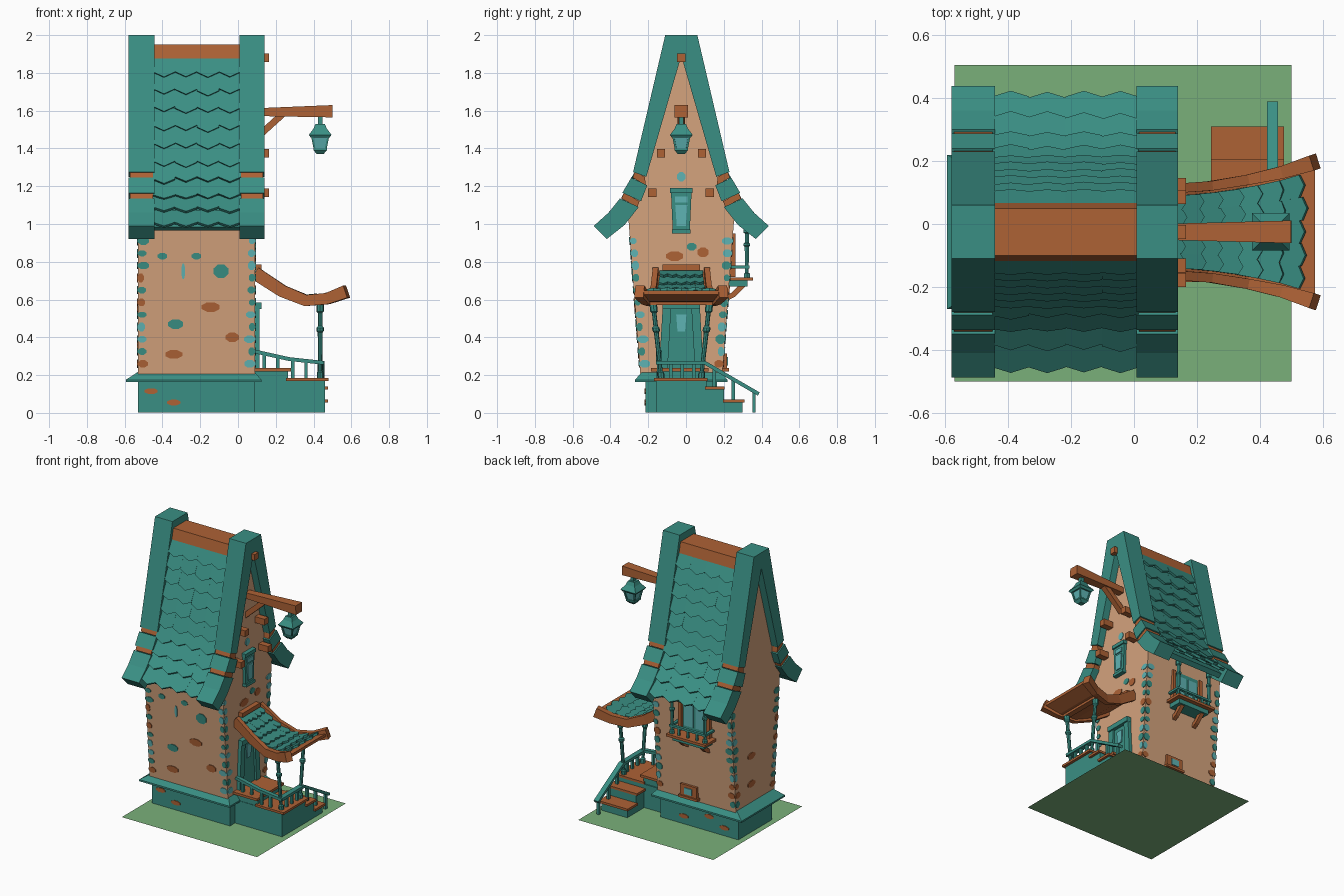
import bpy, bmesh, math, random
from mathutils import Vector as V

if "Cube" in bpy.data.objects:
    bpy.data.objects.remove(bpy.data.objects["Cube"])
random.seed(4)
C = -0.025  # y of the house's centre line


def material(name, rgb):
    m = bpy.data.materials.new(name)
    m.diffuse_color = (*rgb, 1)
    m.use_nodes = True
    m.node_tree.nodes["Principled BSDF"].inputs["Base Color"].default_value = m.diffuse_color
    return m


TEAL = material("teal", (0.042, 0.275, 0.23))
WOOD = material("orange_wood", (0.42, 0.122, 0.036))
TAN = material("tan_plaster", (0.66, 0.366, 0.205))
PALE = material("pale_teal", (0.114, 0.456, 0.456))
GRASS = material("grass_green", (0.195, 0.434, 0.195))


def part(name, mat, solids):
    """One object from several solids, each a list of loops skinned in order."""
    bm = bmesh.new()
    for loops in solids:
        rings = [[bm.verts.new(p) for p in loop] for loop in loops]
        n = len(rings[0])
        for a, b in zip(rings, rings[1:]):
            for i in range(n):
                bm.faces.new((a[i], a[(i + 1) % n], b[(i + 1) % n], b[i]))
        bm.faces.new(rings[0][::-1])
        bm.faces.new(rings[-1])
    bmesh.ops.recalc_face_normals(bm, faces=bm.faces)
    me = bpy.data.meshes.new(name)
    bm.to_mesh(me)
    bm.free()
    me.materials.append(mat)
    ob = bpy.data.objects.new(name, me)
    bpy.context.collection.objects.link(ob)
    return ob


def rect(x0, x1, y0, y1, z):
    return [(x0, y0, z), (x1, y0, z), (x1, y1, z), (x0, y1, z)]


def box(x0, x1, y0, y1, z0, z1):
    return [rect(x0, x1, y0, y1, z0), rect(x0, x1, y0, y1, z1)]


def extrude_x(profile, x0, x1):
    return [[(x, C + d, z) for d, z in profile] for x in (x0, x1)]


def sweep(points, sizes):
    """Rectangular beam through points; sizes are (width, height) pairs."""
    pts, loops = [V(p) for p in points], []
    for i, p in enumerate(pts):
        t = (pts[min(i + 1, len(pts) - 1)] - pts[max(i - 1, 0)]).normalized()
        ref = V((0, 0, 1)) if abs(t.z) < 0.9 else V((0, 1, 0))
        side = t.cross(ref).normalized()
        up = side.cross(t)
        w, h = sizes[min(i, len(sizes) - 1)]
        loops.append([p + side * a * w / 2 + up * b * h / 2
                      for a, b in ((-1, -1), (1, -1), (1, 1), (-1, 1))])
    return loops


def turned(a, b, profile, n=8):
    a, b = V(a), V(b)
    return [[a.lerp(b, t) + V((r * math.cos(k * math.tau / n), r * math.sin(k * math.tau / n), 0))
             for k in range(n)] for t, r in profile]


def along(path, t):
    """Point and normal on a 2D polyline at fraction t (extends past the end)."""
    segs = [(V(a), V(b)) for a, b in zip(path, path[1:])]
    s = t * sum((b - a).length for a, b in segs)
    for i, (a, b) in enumerate(segs):
        L = (b - a).length
        if s <= L or i == len(segs) - 1:
            d = (b - a) / L
            return a + d * s, V((-d.y, d.x))
        s -= L


def tiles(name, f, rows, cols, point, lift):
    """Overlapping pointed tiles; f(u, t, h) maps onto the roof surface."""
    solids = []
    for r in range(rows):
        for c in range(cols):
            j = random.uniform(-0.08, 0.08) / rows
            t0, t1 = max(0, (r - 0.2) / rows), (r + 0.85) / rows + j
            u0, u1 = c / cols, (c + 1) / cols
            shape = [(u0, t0, 0), (u1, t0, 0), (u1, t1, 1), ((u0 + u1) / 2, t1 + point, 1), (u0, t1, 1)]
            solids.append([[f(u, t, 0.004 + k * lift - o) for u, t, k in shape] for o in (0.016, 0)])
    part(name, TEAL, solids)


# Ground patch, stone base and flared skirt
me = bpy.data.meshes.new("grass_patch")
me.from_pydata(rect(-0.57, 0.5, -0.5, 0.505, 0), [], [(0, 1, 2, 3)])
me.materials.append(GRASS)
bpy.context.collection.objects.link(bpy.data.objects.new("grass_patch", me))
part("stone_base", TEAL, [box(-0.53, 0.087, C - 0.19, C + 0.19, 0.003, 0.18)])
part("base_skirt", TEAL, [[rect(-0.594, 0.124, C - 0.245, C + 0.245, 0.163),
                           rect(-0.594, 0.124, C - 0.245, C + 0.245, 0.175),
                           rect(-0.525, 0.085, C - 0.205, C + 0.205, 0.22)]])

# Plaster walls with tall gables
half = [(0.215, 0.18), (0.28, 1.03), (0.215, 1.25), (0.03, 1.92)]
part("walls", TAN, [extrude_x(half + [(-d, z) for d, z in half[::-1]], -0.53, 0.09)])

# Gable trims: (outer, inner) stations down the slope, with wood bands
st = [((0.085, 2.0), (0, 1.89)), ((0.255, 1.275), (0.185, 1.25)), ((0.265, 1.245), (0.18, 1.205)),
      ((0.312, 1.165), (0.213, 1.12)), ((0.325, 1.135), (0.225, 1.09)), ((0.385, 1.06), (0.30, 0.995)),
      ((0.463, 0.99), (0.395, 0.92))]
trim, bands = [], []
for x0, x1 in ((-0.58, -0.442), (0.008, 0.14)):
    for s in (1, -1):
        top = [(0, 2.0), st[0][0], st[1][0], st[1][1], st[0][1]]
        trim.append(extrude_x([(s * d, z) for d, z in top], x0, x1))
        for i in range(1, 6):
            (ao, ai), (bo, bi) = st[i], st[i + 1]
            wood = i in (1, 3)
            k = 0.008 if wood else 0
            quad = [(ao[0] - k, ao[1]), (bo[0] - k, bo[1]), (bi[0] + k, bi[1]), (ai[0] + k, ai[1])]
            (bands if wood else trim).append(extrude_x([(s * d, z) for d, z in quad], x0 + k, x1 - k))
part("gable_trims", TEAL, trim)
part("trim_bands", WOOD, bands)

# Roof deck, tiles and ridge
slope = [(0.085, 1.88), (0.225, 1.26), (0.295, 1.12), (0.415, 0.985)]
deck = [(0.07, 1.88), (0.222, 1.26), (0.29, 1.12), (0.40, 0.985), (0.37, 0.965), (0.26, 1.07), (0.2, 1.2), (0.0, 1.82)]
part("roof_deck", TEAL, [extrude_x([(s * d, z) for d, z in deck], -0.45, 0.01) for s in (1, -1)])
for s, side in ((1, "back"), (-1, "front")):
    def on_roof(u, t, h, s=s):
        p, n = along(slope, t)
        p = p + n * h
        return (-0.45 + 0.465 * u, C + s * p.x, p.y)
    tiles("roof_tiles_" + side, on_roof, 10, 4, 0.028, 0.024)
ridge = [(0.1, 1.84), (0.075, 1.95), (-0.075, 1.95), (-0.1, 1.84)]
part("ridge_beam", WOOD, [extrude_x(ridge, -0.45, 0.01)])

# Purlin ends on the entrance gable
part("purlin_ends", WOOD, [box(0.05, 0.165, C + d - 0.022, C + d + 0.022, z - 0.022, z + 0.022)
                           for d, z in ((0, 1.88), (-0.107, 1.375), (0.11, 1.375), (-0.153, 1.165), (0.15, 1.165))])

# Lantern arm and lantern
part("lantern_arm", WOOD, [sweep([(0.08, C, 1.592), (0.5, C, 1.597)], [(0.05, 0.04), (0.072, 0.065)]),
                           sweep([(0.08, C, 1.44), (0.24, C, 1.585)], [(0.04, 0.035)])])


def sq(z, r):
    return rect(0.435 - r, 0.435 + r, C - r, C + r, z)


part("lantern_frame", TEAL, [[sq(1.525, 0.012), sq(1.57, 0.012)],
                             [sq(1.457, 0.05), sq(1.472, 0.06), sq(1.505, 0.035), sq(1.53, 0.025)],
                             [sq(1.37, 0.018), sq(1.39, 0.035), sq(1.4, 0.035)]]
     + [sweep([(0.435 + a * 0.028, C + b * 0.028, 1.39), (0.435 + a * 0.043, C + b * 0.043, 1.465)], [(0.01, 0.01)])
        for a in (-1, 1) for b in (-1, 1)])
part("lantern_glass", PALE, [[sq(1.395, 0.026), sq(1.46, 0.04)]])


# Door and gable window: tapered plates on the +x wall
def plate_x(y, z0, z1, w0, w1, x1):
    return [[(x, y - w0, z0), (x, y + w0, z0), (x, y + w1, z1), (x, y - w1, z1)] for x in (0.08, x1)]


part("door_frame", TEAL, [sweep([(0.1, C + s * 0.095, 0.23), (0.1, C + s * 0.075, 0.575)], [(0.028, 0.045)]) for s in (-1, 1)]
     + [box(0.08, 0.125, C - 0.1, C + 0.1, 0.55, 0.585)])
part("door", TEAL, [plate_x(C, 0.23, 0.56, 0.09, 0.07, 0.1)])
part("door_glass", PALE, [plate_x(C, 0.43, 0.52, 0.02, 0.027, 0.107)])
part("gable_window_frame", TEAL, [plate_x(C, 0.96, 1.18, 0.045, 0.055, 0.11), plate_x(C, 0.95, 0.97, 0.05, 0.05, 0.12),
                                  plate_x(C, 1.165, 1.19, 0.06, 0.06, 0.12)])
part("gable_window_glass", PALE, [plate_x(C, 0.99, 1.1, 0.024, 0.032, 0.117), plate_x(C, 1.115, 1.145, 0.032, 0.034, 0.117)])

# Porch platform and steps toward the back
part("porch_stone", TEAL, [box(0.05, 0.46, -0.158, 0.108, 0.003, 0.17), box(0.085, 0.265, -0.155, 0.1, 0.17, 0.22),
                           box(0.255, 0.46, 0.1, 0.2, 0.003, 0.125), box(0.255, 0.46, 0.2, 0.3, 0.003, 0.055)])
part("porch_planks", WOOD, [box(0.085, 0.28, -0.185, 0.12, 0.22, 0.237), box(0.255, 0.48, -0.17, 0.113, 0.17, 0.186),
                            box(0.245, 0.477, 0.1, 0.205, 0.125, 0.141), box(0.245, 0.477, 0.195, 0.31, 0.055, 0.071)])

# Railings
rails = [sweep([(0.09, -0.145, 0.325), (0.27, -0.145, 0.285), (0.455, -0.145, 0.265)], [(0.03, 0.02)]),
         sweep([(0.44, -0.15, 0.265), (0.44, 0.1, 0.265), (0.44, 0.385, 0.1)], [(0.036, 0.02)])]
for x, z0, z1 in ((0.14, 0.23, 0.31), (0.21, 0.23, 0.295), (0.29, 0.18, 0.28), (0.36, 0.18, 0.27)):
    rails.append(sweep([(x, -0.145, z0), (x, -0.145, z1)], [(0.018, 0.018)]))
for y, z0, z1 in ((-0.08, 0.18, 0.26), (-0.02, 0.18, 0.26), (0.04, 0.18, 0.26), (0.15, 0.13, 0.23),
                  (0.25, 0.06, 0.175), (0.36, 0.003, 0.11)):
    rails.append(sweep([(0.44, y, z0), (0.44, y, z1)], [(0.018, 0.018)]))
part("railings", TEAL, rails)

# Porch posts, lintel, curved beams and tiled porch roof
turn = [(0, 0.018), (0.08, 0.018), (0.1, 0.011), (0.6, 0.013), (0.62, 0.02), (0.66, 0.02), (0.68, 0.012),
        (0.85, 0.012), (0.87, 0.02), (1, 0.02)]
part("porch_posts", TEAL, [turned((0.435, C + s * 0.105, 0.18), (0.435, C + s * 0.15, 0.59), turn) for s in (-1, 1)])
part("porch_lintel", WOOD, [box(0.415, 0.455, C - 0.18, C + 0.18, 0.572, 0.6), box(0.09, 0.125, C - 0.1, C + 0.1, 0.755, 0.785)])
curve = [(0.09, 0.74), (0.235, 0.645), (0.36, 0.595), (0.475, 0.605), (0.575, 0.642)]
widths = [0.135, 0.145, 0.165, 0.19, 0.222]
part("porch_roof_beams", WOOD, [sweep([(x, C + s * w, z) for (x, z), w in zip(curve, widths)],
                                      [(0.03, 0.07), (0.03, 0.065), (0.033, 0.06), (0.04, 0.06), (0.05, 0.068)]) for s in (-1, 1)])
part("porch_roof_boards", WOOD, [[[(x, C - w, z - 0.015), (x, C + w, z - 0.015), (x, C + w, z + 0.005), (x, C - w, z + 0.005)]
                                  for (x, z), w in zip(curve, [0.12, 0.135, 0.155, 0.175, 0.2])]])


def on_porch(u, t, h):
    p, n = along([(x, z + 0.01) for x, z in curve], t * 0.94)
    p = p + n * h
    return (p.x, C + (u * 2 - 1) * (0.115 + 0.07 * t * t), p.y)


tiles("porch_roof_tiles", on_porch, 7, 5, 0.035, 0.018)

# Window balcony on the back wall
W = 0.235
part("balcony_wood", WOOD, [box(-0.4, -0.09, 0.2, 0.355, 0.7, 0.718), box(-0.37, -0.345, 0.22, 0.262, 0.72, 0.95),
                            box(-0.145, -0.12, 0.22, 0.262, 0.72, 0.95)]
     + [sweep([(x, 0.2, 0.6), (x, 0.25, 0.625), (x, 0.315, 0.69)], [(0.028, 0.028)]) for x in (-0.33, -0.16)])
part("balcony_frame", TEAL, [box(-0.37, -0.12, 0.21, 0.325, 0.668, 0.702), box(-0.34, -0.15, 0.22, 0.25, 0.73, 0.95),
                             box(-0.39, -0.1, 0.315, 0.335, 0.765, 0.78)]
     + [box(x, x + 0.02, 0.23, 0.33, 0.765, 0.78) for x in (-0.39, -0.12)]
     + [turned((x, 0.322, 0.715), (x, 0.322, 0.99), turn, 6) for x in (-0.375, -0.115)]
     + [box(x, x + 0.014, 0.318, 0.332, 0.715, 0.77) for x in (-0.32, -0.25, -0.18)])
part("balcony_glass", PALE, [box(x, x + 0.07, 0.22, 0.256, 0.76, 0.92) for x in (-0.325, -0.235)])

# Small cellar window
part("cellar_window_frame", WOOD, [box(-0.235, -0.105, 0.15, 0.217, 0.225, 0.315), box(-0.245, -0.095, 0.15, 0.227, 0.22, 0.237)])
part("cellar_window_glass", PALE, [box(-0.2, -0.14, 0.16, 0.223, 0.25, 0.295)])

# Exposed stones: thin eight-sided plates on the walls and base
stones = {TEAL: [], WOOD: [], PALE: []}


def stone(mat, axis, s, a, z, w, h, base=False):
    loops = []
    for off in (-0.008, 0.005):
        loop = []
        for k in range(8):
            ang = math.tau * (k + 0.5) / 8
            p, q = a + w * 0.54 * math.cos(ang), z + h * 0.54 * math.sin(ang)
            d = (0.19 if base else 0.215 + 0.065 * (q - 0.18) / 0.85) + off
            if axis == "y":
                loop.append((p, C + s * d, q))
            else:
                loop.append(((0.09 if s > 0 else -0.53) + s * off, p, q))
        loops.append(loop)
    stones[mat].append(loops)


for m, x, z, w, h in ((TEAL, -0.09, 0.75, 0.08, 0.07), (WOOD, -0.145, 0.56, 0.095, 0.05), (TEAL, -0.33, 0.47, 0.08, 0.05),
                      (WOOD, -0.34, 0.31, 0.09, 0.045), (PALE, -0.29, 0.75, 0.02, 0.08), (WOOD, -0.03, 0.4, 0.07, 0.05),
                      (TEAL, -0.22, 0.83, 0.05, 0.035), (TEAL, -0.4, 0.83, 0.05, 0.035)):
    stone(m, "y", -1, x, z, w, h)
for m, y, z, w, h in ((PALE, C, 1.25, 0.045, 0.05), (WOOD, -0.06, 0.83, 0.09, 0.05), (WOOD, 0.09, 0.85, 0.06, 0.05), (TEAL, 0.03, 0.88, 0.05, 0.04)):
    stone(m, "x", 1, y, z, w, h)
for s, x, z in ((-1, -0.46, 0.115), (-1, -0.34, 0.055), (1, -0.42, 0.06), (1, -0.3, 0.11), (1, -0.1, 0.06)):
    stone(WOOD, "y", s, x, z, 0.07, 0.03, True)
for z in (0.35, 0.55):
    stone(WOOD, "x", -1, 0.02, z, 0.08, 0.045)
for sx in (-1, 1):  # corner stones wrap both faces
    for sy in (-1, 1):
        for i in range(11):
            z = 0.26 + i * 0.065
            m = random.choice((TEAL, TEAL, WOOD, PALE))
            w, h = random.uniform(0.03, 0.06), random.uniform(0.03, 0.05)
            stone(m, "y", sy, (0.09 - w / 2) if sx > 0 else (-0.53 + w / 2), z, w, h)
            edge = 0.215 + 0.065 * (z - 0.18) / 0.85
            stone(m, "x", sx, C + sy * (edge - w / 2), z, w, h)
for m, label in ((TEAL, "teal_stones"), (WOOD, "orange_stones"), (PALE, "pale_stones")):
    part(label, m, stones[m])
